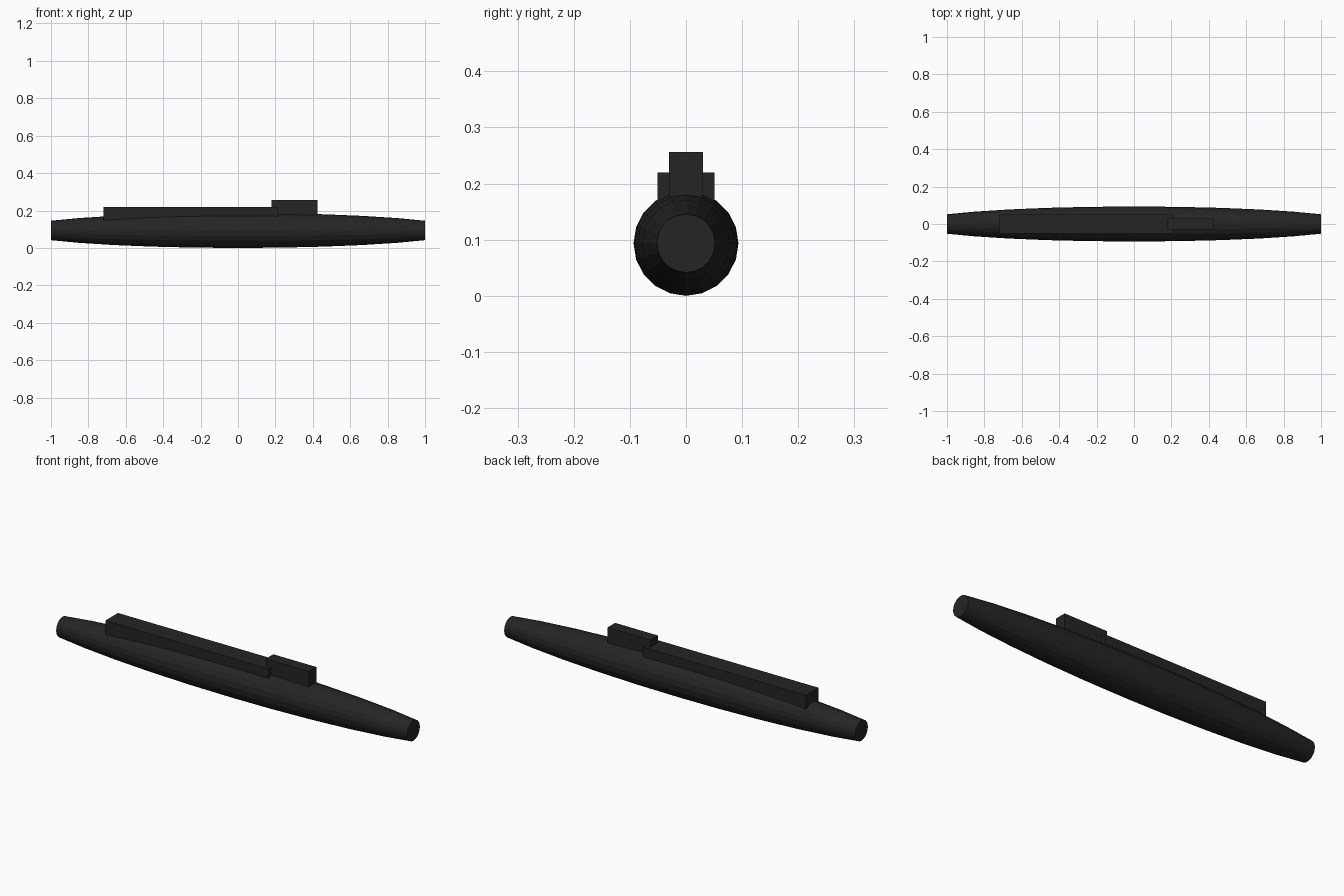
import bpy
import bmesh
from math import sin, cos, pi

cube = bpy.data.objects.get("Cube")
if cube:
    bpy.data.objects.remove(cube, do_unlink=True)

# Single dark paint
paint = bpy.data.materials.new("charcoal_black")
paint.use_nodes = True
colour = (0.018, 0.018, 0.018, 1)
paint.diffuse_color = colour
paint.node_tree.nodes["Principled BSDF"].inputs["Base Color"].default_value = colour


def finish(name, bm):
    bmesh.ops.recalc_face_normals(bm, faces=bm.faces)
    mesh = bpy.data.meshes.new(name)
    bm.to_mesh(mesh)
    bm.free()
    mesh.materials.append(paint)
    obj = bpy.data.objects.new(name, mesh)
    bpy.context.collection.objects.link(obj)
    return obj


def box(name, x, y, z):
    bm = bmesh.new()
    bmesh.ops.create_cube(bm, size=1)
    for v in bm.verts:
        for axis, (low, high) in enumerate((x, y, z)):
            v.co[axis] = high if v.co[axis] > 0 else low
    return finish(name, bm)


# Hull: a long ellipsoid cut off flat at both ends
SIDES, RADIUS, STEP = 20, 0.0935, pi / 16
bm = bmesh.new()
rings = []
for i in range(3, 14):
    x = cos(i * STEP) / cos(3 * STEP)
    r = RADIUS * sin(i * STEP)
    rings.append([bm.verts.new((x, r * sin(2 * pi * k / SIDES),
                                RADIUS + r * cos(2 * pi * k / SIDES)))
                  for k in range(SIDES)])
for a, b in zip(rings, rings[1:]):
    for k in range(SIDES):
        n = (k + 1) % SIDES
        bm.faces.new((a[k], a[n], b[n], b[k]))
bm.faces.new(rings[0])
bm.faces.new(rings[-1])
finish("hull", bm)

# Raised deck casing and the conning tower at its forward end
box("deck_casing", (-0.72, 0.21), (-0.051, 0.051), (0.13, 0.22))
box("conning_tower", (0.18, 0.425), (-0.03, 0.03), (0.13, 0.256))
